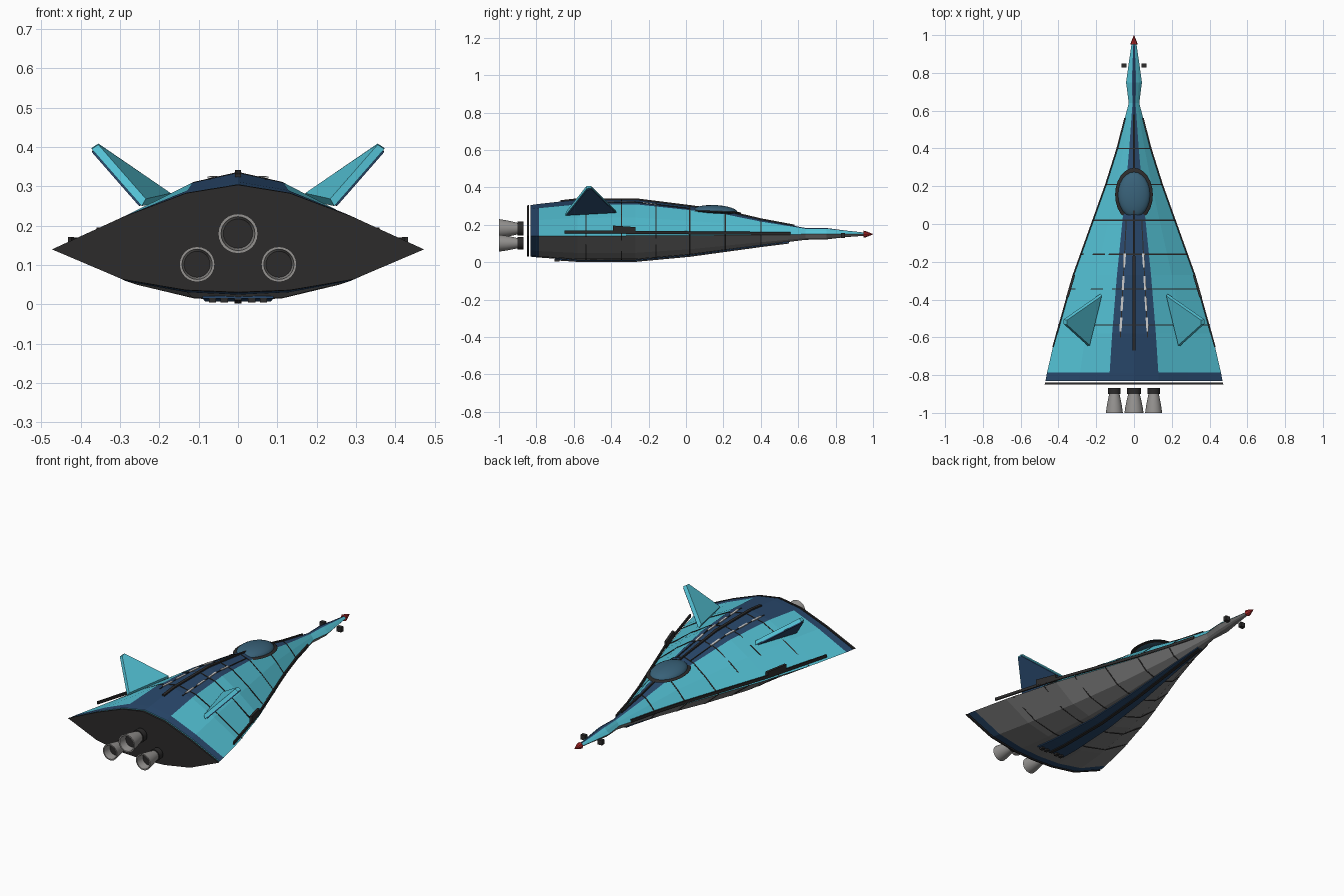
import bpy, bmesh, math
from mathutils import Vector

if "Cube" in bpy.data.objects:
    bpy.data.objects.remove(bpy.data.objects["Cube"])


def mat(name, c):
    m = bpy.data.materials.new(name)
    m.diffuse_color = (*c, 1)
    m.use_nodes = True
    m.node_tree.nodes["Principled BSDF"].inputs["Base Color"].default_value = m.diffuse_color
    return m


CYAN = mat("cyan", (0.09, 0.55, 0.68))
NAVY = mat("navy", (0.022, 0.065, 0.15))
DARK = mat("dark", (0.025, 0.024, 0.024))
GREY = mat("grey", (0.2, 0.2, 0.2))
GLASS = mat("glass", (0.04, 0.12, 0.19))
RED = mat("red", (0.4, 0.02, 0.02))
PALE = mat("pale", (0.7, 0.7, 0.7))
STEEL = mat("steel", (0.3, 0.29, 0.28))

# Hull stations: y, half width, edge z, top z, bottom z
ST = [(-0.85, .472, .14, .303, .032), (-0.785, .46, .14, .312, .025), (-0.58, .413, .14, .335, .011),
      (-0.27, .322, .142, .335, .011), (0.02, .218, .143, .299, .038), (0.21, .15, .145, .273, .064),
      (0.40, .09, .147, .228, .090), (0.64, .028, .15, .183, .120), (0.75, .042, .15, .183, .122),
      (0.85, .028, .15, .170, .134), (0.96, .012, .15, .158, .142)]
# Right half of the cross-section as fractions of width and height
HALF = [(0, 1), (.28, .87), (.62, .5), (1, 0), (.62, -.7), (.28, -.95), (0, -1)]
RING = HALF + [(-x, z) for x, z in HALF[-2:0:-1]]


def station(y):
    for a, b in zip(ST, ST[1:]):
        if y <= b[0]:
            t = (y - a[0]) / (b[0] - a[0])
            return [p + (q - p) * t for p, q in zip(a, b)]
    return list(ST[-1])


def section(y, grow=0.0):
    _, w, e, t, b = station(y)
    return [(fx * (w + grow), y, e + fz * ((t - e if fz > 0 else e - b) + grow)) for fx, fz in RING]


def finish(name, bm, mats, smooth=False):
    bmesh.ops.recalc_face_normals(bm, faces=bm.faces)
    me = bpy.data.meshes.new(name)
    bm.to_mesh(me)
    bm.free()
    for m in mats:
        me.materials.append(m)
    ob = bpy.data.objects.new(name, me)
    bpy.context.collection.objects.link(ob)
    if smooth:
        bpy.context.view_layer.objects.active = ob
        ob.select_set(True)
        bpy.ops.object.shade_smooth_by_angle(angle=math.radians(40))
        ob.select_set(False)
    return ob


def loft(name, rings, mats, pick=None, smooth=False, caps=True):
    bm = bmesh.new()
    vs = [[bm.verts.new(p) for p in r] for r in rings]
    n = len(rings[0])
    for i in range(len(vs) - 1):
        for j in range(n):
            k = (j + 1) % n
            f = bm.faces.new((vs[i][j], vs[i][k], vs[i + 1][k], vs[i + 1][j]))
            f.material_index = pick(i, j) if pick else 0
    if caps:
        bm.faces.new(vs[0])
        bm.faces.new(vs[-1])
    return finish(name, bm, mats, smooth)


def box(name, c, s, m):
    bm = bmesh.new()
    bmesh.ops.create_cube(bm, size=1)
    for v in bm.verts:
        v.co = Vector([c[i] + v.co[i] * s[i] for i in range(3)])
    return finish(name, bm, [m])


def lathe(name, profile, c, m, n=24):
    # Revolve (y, radius) points about the y axis
    rings = [[(c[0] + r * math.cos(2 * math.pi * i / n), y, c[1] + r * math.sin(2 * math.pi * i / n))
              for i in range(n)] for y, r in profile]
    return loft(name, rings, [m], smooth=True)


def strip(name, path, thick, m):
    # Flat bar along the path of (x, y, z, half width)
    return loft(name, [[(x - w, y, z - thick), (x + w, y, z - thick), (x + w, y, z + thick),
                        (x - w, y, z + thick)] for x, y, z, w in path], [m])


# Hull: navy stern band and top stripe, cyan upper side, grey belly
def hull_colour(i, j):
    if i == 0 or j in (0, 11):
        return 1
    return 0 if j in (1, 2, 9, 10) else 2


ys = [-0.832] + [s[0] for s in ST[1:]]
loft("hull", [section(y) for y in ys], [CYAN, NAVY, GREY], hull_colour)
loft("stern_plate", [section(-0.85, .001), section(-0.84, .001)], [DARK])
lathe("nose_tip", [(0.95, .019), (0.96, .017), (1.0, .001)], (0, .15), RED, 8)

# Panel seams
for i, y in enumerate((-0.535, -0.345, -0.16, 0.02, 0.21, 0.40)):
    loft(f"panel_seam_{i}", [section(y - .003, .002), section(y + .003, .002)], [DARK])

# Spine and belly strips following the hull
TOP_Y = (-0.67, -0.58, -0.27, 0.02, 0.21, 0.40, 0.58)
strip("spine_bar", [(0, y, station(y)[3] + .003, .008 - .004 * (y > 0)) for y in TOP_Y], .004, DARK)
BELLY_Y = (-0.7, -0.58, -0.27, 0.02, 0.21, 0.40, 0.55)
strip("belly_stripe", [(0, y, station(y)[4] - .001, .09 - .06 * (y + .7)) for y in BELLY_Y], .003, NAVY)
strip("keel_bar", [(0, y, station(y)[4] - .005, .009) for y in BELLY_Y], .004, DARK)
for x in (-.065, -.035, .035, .065):
    box("belly_vent", (x, -0.69, .011), (.018, .025, .012), DARK)


def roof(x, y):
    _, w, e, t, _ = station(y)
    return t - (t - e) * .13 * abs(x) / (.28 * w)


# Paired details
for s, side in ((1, "right"), (-1, "left")):
    # Pale dashes and thin lines on the roof
    for y in (-0.19, -0.31, -0.42, -0.53):
        x0 = s * (.04 - .055 * y)
        strip(f"roof_dash_{side}", [(x0 + s * .003, y - .04, roof(x0, y - .04) + .004, .006),
                                    (x0 - s * .002, y + .035, roof(x0, y + .035) + .004, .006)], .002, PALE)
    strip(f"roof_line_{side}", [(s * (.042 - .05 * y), y, roof(.042 - .05 * y, y) + .002, .0025)
                                for y in (-0.6, -0.27, 0.02)], .002, DARK)
    # Edge rail with its equipment box
    strip(f"edge_rail_{side}", [(s * (station(y)[1] - .001), y, .163 - .008 * (y + .65), .004)
                                for y in (-0.65, -0.27, 0.02, 0.21, 0.40, 0.56)], .008, DARK)
    strip(f"rail_box_{side}", [(s * (station(y)[1] - .004), y, z, .007)
                               for y, z in ((-0.39, .178), (-0.27, .17))], .018, DARK)
    # Nose thruster
    box(f"nose_thruster_{side}", (s * .053, 0.84, .143), (.028, .022, .027), DARK)
    # Canted fin: wedge with a navy outer face
    fin = [Vector((.178, -.37, .265)), Vector((.245, -.645, .25)), Vector((.372, -.53, .395)),
           Vector((.372, -.505, .398))]
    n = (fin[1] - fin[0]).cross(fin[2] - fin[0]).normalized()
    n = n if n.x < 0 else -n

    def flip(v):
        return (s * v.x, v.y, v.z)

    mid = sum(fin, Vector()) / 4
    loft(f"fin_{side}", [[flip(v) for v in fin], [flip(v + n * .02 + (mid - v) * .05) for v in fin]], [CYAN])
    loft(f"fin_panel_{side}", [[flip(v + (mid - v) * .06 - n * d) for v in fin] for d in (-.001, .006)], [NAVY])

# Canopy: glass dome on a dark rim
for name, size, z, m in (("canopy_rim", (.1, .142, .012), .268, DARK),
                         ("canopy_glass", (.086, .122, .036), .27, GLASS)):
    bm = bmesh.new()
    bmesh.ops.create_uvsphere(bm, u_segments=24, v_segments=12, radius=1)
    for v in bm.verts:
        zz = v.co.z if v.co.z > 0 else v.co.z * .3
        v.co = Vector((v.co.x * size[0], .155 + v.co.y * size[1], z - .04 * v.co.y * size[1] + zz * size[2]))
    finish(name, bm, [m], True)

# Engines: collar, hollow bell and dark throat
for i, (x, z, k) in enumerate(((0, .18, 1.08), (-.104, .102, .96), (.104, .102, .96))):
    lathe(f"engine_collar_{i}", [(-0.9, .034 * k), (-0.868, .034 * k)], (x, z), DARK)
    lathe(f"engine_bell_{i}", [(-0.89, .026 * k), (-0.92, .033 * k), (-0.96, .041 * k), (-1.0, .047 * k),
                               (-1.0, .040 * k), (-0.95, .034 * k)], (x, z), STEEL)
    lathe(f"engine_throat_{i}", [(-0.955, .035 * k), (-0.94, .034 * k)], (x, z), DARK)
